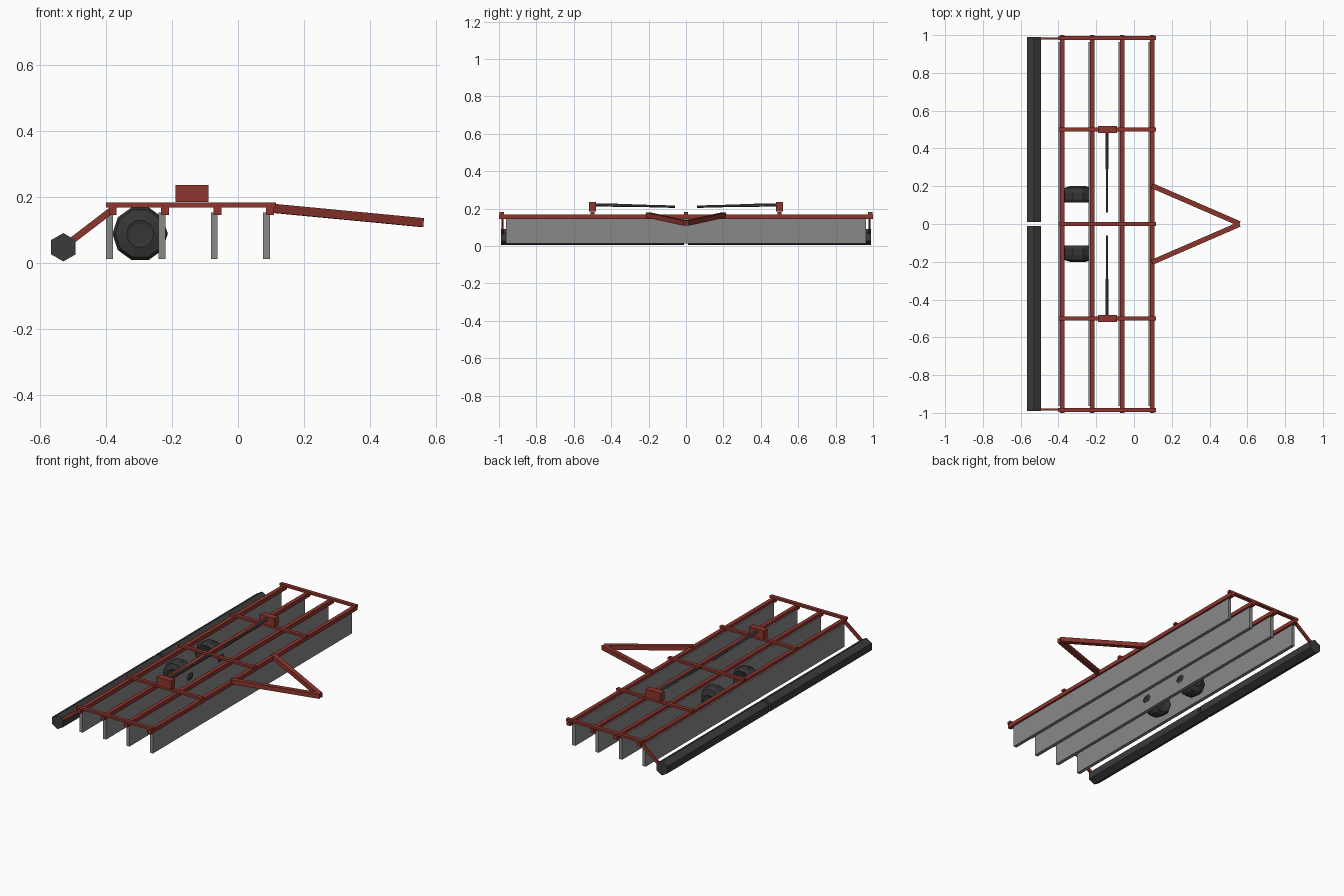
import bpy, math
from mathutils import Vector, Matrix

cube = bpy.data.objects.get("Cube")
if cube:
    bpy.data.objects.remove(cube)


def material(name, r, g, b):
    m = bpy.data.materials.new(name)
    m.use_nodes = True
    m.diffuse_color = (r, g, b, 1)
    m.node_tree.nodes["Principled BSDF"].inputs["Base Color"].default_value = (r, g, b, 1)
    return m


RED = material("red paint", 0.27, 0.036, 0.027)
STEEL = material("grey steel", 0.25, 0.25, 0.25)
RUBBER = material("dark rubber", 0.037, 0.037, 0.037)
ROLLER = material("roller black", 0.043, 0.043, 0.043)
ROD = material("dark steel", 0.09, 0.085, 0.09)


def make(name, verts, faces, mat):
    me = bpy.data.meshes.new(name)
    me.from_pydata(verts, [], faces)
    me.materials.append(mat)
    me.validate()
    ob = bpy.data.objects.new(name, me)
    bpy.context.collection.objects.link(ob)
    return ob


def lathe(name, profile, sides, mat, turn=0.0):
    """Solid of revolution about local y from (radius, y) rings with capped ends."""
    verts, faces = [], []
    for r, y in profile:
        for i in range(sides):
            a = turn + math.tau * i / sides
            verts.append((r * math.cos(a), y, r * math.sin(a)))
    for k in range(len(profile) - 1):
        for i in range(sides):
            j = (i + 1) % sides
            a, b = k * sides, (k + 1) * sides
            faces.append((a + i, b + i, b + j, a + j))
    last = (len(profile) - 1) * sides
    faces.append(tuple(range(sides)))
    faces.append(tuple(last + i for i in reversed(range(sides))))
    return make(name, verts, faces, mat)


def box(name, center, size, mat):
    ob = lathe(name, [(math.sqrt(0.5), -0.5), (math.sqrt(0.5), 0.5)], 4, mat, math.pi / 4)
    ob.data.transform(Matrix.Translation(center) @ Matrix.Diagonal((*size, 1)))
    return ob


def aim(start, end):
    """Frame whose y axis runs from start to end, z axis kept upright."""
    y = (end - start).normalized()
    x = y.cross(Vector((0, 0, 1))).normalized()
    z = x.cross(y)
    m = Matrix((x, y, z)).transposed().to_4x4()
    return Matrix.Translation((start + end) / 2) @ m


def bar(name, start, end, width, height, mat):
    start, end = Vector(start), Vector(end)
    ob = box(name, (0, 0, 0), (width, (end - start).length, height), mat)
    ob.data.transform(aim(start, end))
    return ob


# Long rails, each with a blade hanging beneath
for i in range(4):
    x = -0.38 + 0.159 * i
    box(f"long_rail_{i + 1}", (x, 0, 0.157), (0.024, 2.0, 0.024), RED)
    box(f"blade_{i + 1}", (x - 0.01, 0, 0.082), (0.021, 1.925, 0.14), STEEL)

# Cross beams
for i in range(5):
    y = (-0.985, -0.5, 0, 0.5, 0.985)[i]
    box(f"cross_beam_{i + 1}", (-0.142, y, 0.175), (0.516, 0.022, 0.014), RED)

for side, s in (("left", 1), ("right", -1)):
    # Drawbar leg
    bar(f"drawbar_{side}", (0.095, s * 0.203, 0.166), (0.558, s * 0.002, 0.122), 0.027, 0.027, RED)

    # Wheel, flat inside and domed outside
    wheel = lathe(f"wheel_{side}", [(0.04, 0.122), (0.072, 0.113), (0.084, 0.13), (0.084, 0.168),
                                   (0.075, 0.19), (0.042, 0.2), (0.03, 0.196)], 10, RUBBER)
    if s < 0:
        wheel.data.transform(Matrix.Diagonal((1, -1, 1, 1)))
        wheel.data.flip_normals()
    wheel.data.transform(Matrix.Translation((-0.297, 0, 0.088)))

    # Hexagonal roller and the arm that carries it
    roller = lathe(f"roller_{side}", [(0.043, -0.49), (0.043, 0.49)], 6, ROLLER, math.pi / 6)
    roller.data.transform(Matrix.Translation((-0.53, s * 0.5, 0.047)))
    bar(f"roller_arm_{side}", (-0.38, s * 0.982, 0.162), (-0.53, s * 0.982, 0.047), 0.011, 0.02, RED)

    # Fold cylinder with its mounting block
    box(f"cylinder_mount_{side}", (-0.14, s * 0.5, 0.21), (0.1, 0.038, 0.052), RED)
    outer, middle, inner = (Vector((-0.143, s * y, z)) for y, z in
                            ((0.49, 0.22), (0.29, 0.216), (0.06, 0.21)))
    for name, a, b, r in (("cylinder_barrel", outer, middle, 0.009),
                          ("cylinder_rod", middle, inner, 0.007)):
        h = (b - a).length / 2
        part = lathe(f"{name}_{side}", [(r, -h), (r, h)], 8, ROD, math.pi / 8)
        part.data.transform(aim(a, b))
